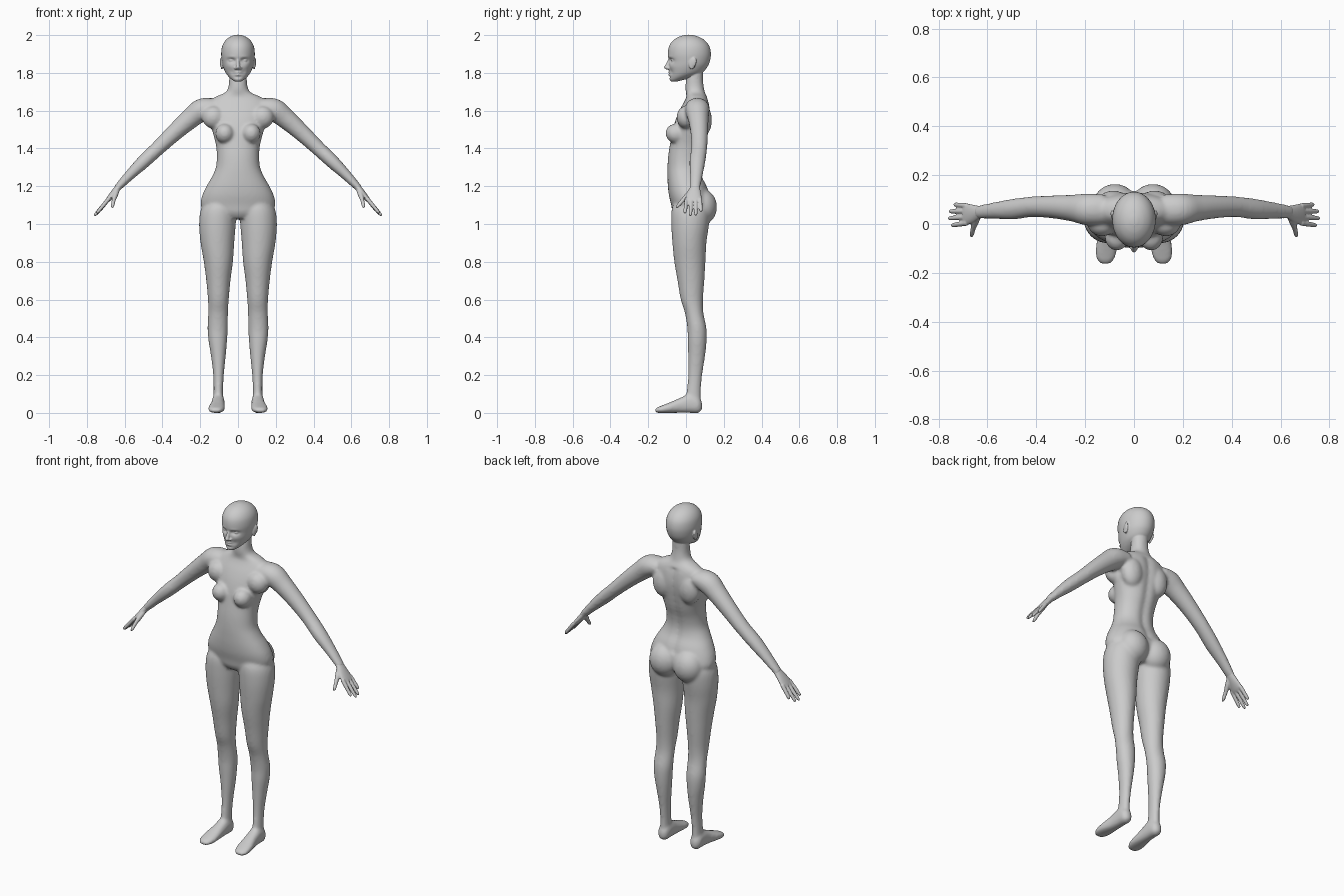
import bpy, bmesh, math
from mathutils import Vector, Matrix

X, Y, Z = Vector((1, 0, 0)), Vector((0, 1, 0)), Vector((0, 0, 1))


def spline(rows, steps):
    """Catmull-Rom interpolation of rows of numbers."""
    rows = [Vector(r) for r in rows]
    out = []
    for i in range(len(rows) - 1):
        p0, p1, p2 = rows[max(i - 1, 0)], rows[i], rows[i + 1]
        p3 = rows[min(i + 2, len(rows) - 1)]
        for k in range(steps):
            t = k / steps
            out.append(0.5 * (2 * p1 + (p2 - p0) * t + (2 * p0 - 5 * p1 + 4 * p2 - p3) * t * t
                              + (3 * p1 - p0 - 3 * p2 + p3) * t ** 3))
    return out + [rows[-1]]


def loft(bm, rows, ref=Y, axis=None, side=1, n=40, steps=4, square=1.0):
    """Skin rows of (x, y, z, radius along ref, radius across) into a closed tube."""
    rows, rings = spline(rows, steps), []
    for i, r in enumerate(rows):
        a, b = rows[max(i - 1, 0)], rows[min(i + 1, len(rows) - 1)]
        t = axis or (Vector(b[:3]) - Vector(a[:3])).normalized()
        u = (ref - t * ref.dot(t)).normalized()
        v = t.cross(u)
        ring = []
        for k in range(n):
            c, s = math.cos(math.tau * k / n), math.sin(math.tau * k / n)
            c, s = (math.copysign(abs(q) ** square, q) for q in (c, s))
            p = Vector(r[:3]) + u * c * max(r[3], .002) + v * s * max(r[4], .002)
            ring.append(bm.verts.new((p.x * side, p.y, p.z)))
        rings.append(ring)
    for a, b in zip(rings, rings[1:]):
        for k in range(n):
            bm.faces.new((a[k], a[k - 1], b[k - 1], b[k]))
    bm.faces.new(rings[0])
    bm.faces.new(rings[-1])


def levels(rows):
    """Turn (z, x0, x1, y_front, y_back) into loft rows."""
    return [((a + b) / 2, (f + k) / 2, z, (k - f) / 2, (b - a) / 2) for z, a, b, f, k in rows]


def ball(bm, loc, size, tilt=0, axis='X'):
    m = Matrix.Translation(loc) @ Matrix.Rotation(tilt, 4, axis) @ Matrix.Diagonal((*size, 1))
    bmesh.ops.create_uvsphere(bm, u_segments=32, v_segments=20, radius=1, matrix=m)


def finish(bm, name, voxel, smooth):
    """Fuse the overlapping pieces into one smooth skin."""
    bmesh.ops.recalc_face_normals(bm, faces=bm.faces)
    me = bpy.data.meshes.new(name)
    bm.to_mesh(me)
    bm.free()
    ob = bpy.data.objects.new(name, me)
    bpy.context.collection.objects.link(ob)
    r = ob.modifiers.new("fuse", 'REMESH')
    r.mode, r.voxel_size, r.use_smooth_shade = 'VOXEL', voxel, True
    s = ob.modifiers.new("soften", 'SMOOTH')
    s.factor, s.iterations = 0.5, smooth


# Torso and neck: z, half width, front y, back y
torso = [(1.03, .10, -.05, .09), (1.06, .17, -.07, .12), (1.10, .197, -.078, .135),
         (1.15, .19, -.09, .127), (1.20, .167, -.096, .112), (1.25, .138, -.098, .088),
         (1.30, .117, -.098, .08), (1.36, .112, -.094, .088), (1.42, .117, -.085, .106),
         (1.50, .138, -.07, .122), (1.56, .155, -.052, .13), (1.61, .165, -.03, .128),
         (1.65, .15, -.008, .12), (1.675, .115, .002, .11), (1.695, .07, 0, .10),
         (1.72, .052, -.003, .095), (1.76, .047, 0, .09), (1.82, .045, .01, .09)]
leg = [(1.14, .03, .15, -.05, .10), (1.08, .01, .195, -.075, .125), (1.0, .012, .206, -.078, .122),
       (.9, .02, .198, -.072, .108), (.8, .027, .181, -.062, .103), (.7, .04, .168, -.045, .097),
       (.6, .049, .159, -.028, .09), (.53, .053, .158, -.006, .092), (.45, .054, .161, .007, .108),
       (.38, .058, .156, .009, .109), (.3, .065, .143, .011, .101), (.2, .075, .131, .011, .086),
       (.12, .079, .129, .004, .079), (.05, .078, .131, -.01, .08)]
foot = [(.105, .086, .035, .012, .018), (.105, .065, .042, .031, .042), (.105, .02, .05, .034, .05),
        (.107, -.03, .04, .036, .04), (.112, -.08, .029, .042, .029), (.115, -.12, .021, .043, .021),
        (.117, -.15, .015, .033, .015), (.117, -.164, .013, .015, .008)]
arm = [(.12, .06, 1.62, .06, .045), (.19, .06, 1.605, .065, .06), (.25, .065, 1.56, .055, .054),
       (.33, .07, 1.49, .047, .046), (.42, .07, 1.405, .042, .039), (.50, .06, 1.33, .042, .036),
       (.57, .055, 1.262, .034, .028), (.625, .05, 1.205, .028, .021), (.645, .048, 1.183, .026, .016)]

body = bmesh.new()
loft(body, levels([(z, -w, w, f, b) for z, w, f, b in torso]), axis=Z, square=.92, n=56)
for v in body.verts:  # groove down the spine
    if v.co.y > .03 and 1.15 < v.co.z < 1.66:
        v.co.y -= .01 * math.exp(-(v.co.x / .022) ** 2)
for s in (1, -1):
    loft(body, levels(leg), axis=Z, side=s)
    loft(body, foot, ref=X, axis=Y, side=s, square=.85)
    loft(body, arm, side=s)
    ball(body, (s * .078, .083, 1.09), (.088, .081, .095))             # buttock
    ball(body, (s * .07, -.052, 1.478), (.05, .057, .052), -.35)       # breast
    ball(body, (s * .13, .0, 1.565), (.06, .05, .06))                  # chest to shoulder
    ball(body, (s * .085, .085, 1.55), (.065, .052, .09))              # shoulder blade
finish(body, "body", .008, 8)

# Head: z, half width, front y, back y
skull = [(1.755, .018, -.08, -.045), (1.764, .032, -.087, -.01), (1.78, .050, -.088, .04),
         (1.80, .065, -.089, .085), (1.83, .078, -.090, .112), (1.86, .085, -.091, .126),
         (1.90, .089, -.096, .132), (1.94, .084, -.09, .124), (1.97, .068, -.07, .102),
         (1.99, .044, -.04, .07), (2.0, .018, -.008, .036), (2.002, .004, .01, .018)]
head = bmesh.new()
loft(head, levels([(z, -w, w, f, b) for z, w, f, b in skull]), axis=Z, n=72, steps=6)
# Face relief: x, z, width, height, push in y
relief = [(.034, 1.866, .018, .010, .017), (-.034, 1.866, .018, .010, .017),
          (.035, 1.885, .022, .006, -.003), (-.035, 1.885, .022, .006, -.003),
          (.045, 1.835, .02, .015, -.004), (-.045, 1.835, .02, .015, -.004),
          (.03, 1.805, .012, .014, .005), (-.03, 1.805, .012, .014, .005),
          (0, 1.802, .015, .004, -.006), (0, 1.790, .013, .005, -.007),
          (0, 1.778, .02, .005, .005), (0, 1.796, .018, .002, .005)]
for v in head.verts:
    if v.co.y < -.02:
        v.co.y += sum(d * math.exp(-((v.co.x - x) / w) ** 2 - ((v.co.z - z) / h) ** 2)
                      for x, z, w, h, d in relief)
loft(head, [(0, -.082, 1.878, .008, .008), (0, -.09, 1.86, .010, .008), (0, -.098, 1.842, .012, .010),
            (0, -.103, 1.829, .014, .013), (0, -.097, 1.818, .008, .010)], axis=Z, n=20)
for s in (1, -1):
    ball(head, (s * .033, -.063, 1.866), (.017, .015, .009))           # eye
    ball(head, (s * .013, -.092, 1.825), (.008, .010, .007))           # nostril
    ball(head, (s * .086, .034, 1.85), (.007, .018, .033), -.2)        # ear
    ball(head, (s * .091, .042, 1.857), (.005, .014, .024), -.2)       # ear rim
loft(head, [(0, .045, 1.73, .043, .046), (0, .048, 1.78, .042, .046), (0, .05, 1.84, .04, .045)], axis=Z)
finish(head, "head", .004, 3)

# Hands: palm, four fingers (knuckle y, tip x, y, z) and thumb
palm = [(.615, .05, 1.215, .024, .016), (.635, .048, 1.192, .027, .017), (.66, .043, 1.162, .037, .016),
        (.685, .04, 1.132, .044, .013), (.698, .04, 1.118, .041, .009)]
fingers = [(.004, .748, -.006, 1.057), (.028, .761, .023, 1.043),
           (.052, .757, .052, 1.045), (.074, .737, .080, 1.065)]
hands = bmesh.new()
for s in (1, -1):
    loft(hands, palm, side=s, n=28)
    for ky, tx, ty, tz in fingers:
        a, b = Vector((.684, ky, 1.134)), Vector((tx, ty, tz))
        loft(hands, [(*a.lerp(b, t), r, r) for t, r in
                     ((0, .011), (.35, .0105), (.7, .0095), (.92, .008), (1, .003))], side=s, n=16)
    loft(hands, [(.64, .032, 1.18, .012, .014), (.65, .008, 1.152, .014, .014),
                 (.659, -.02, 1.122, .011, .010), (.664, -.042, 1.097, .009, .009),
                 (.666, -.052, 1.086, .004, .004)], side=s, n=16)
finish(hands, "hands", .004, 2)
